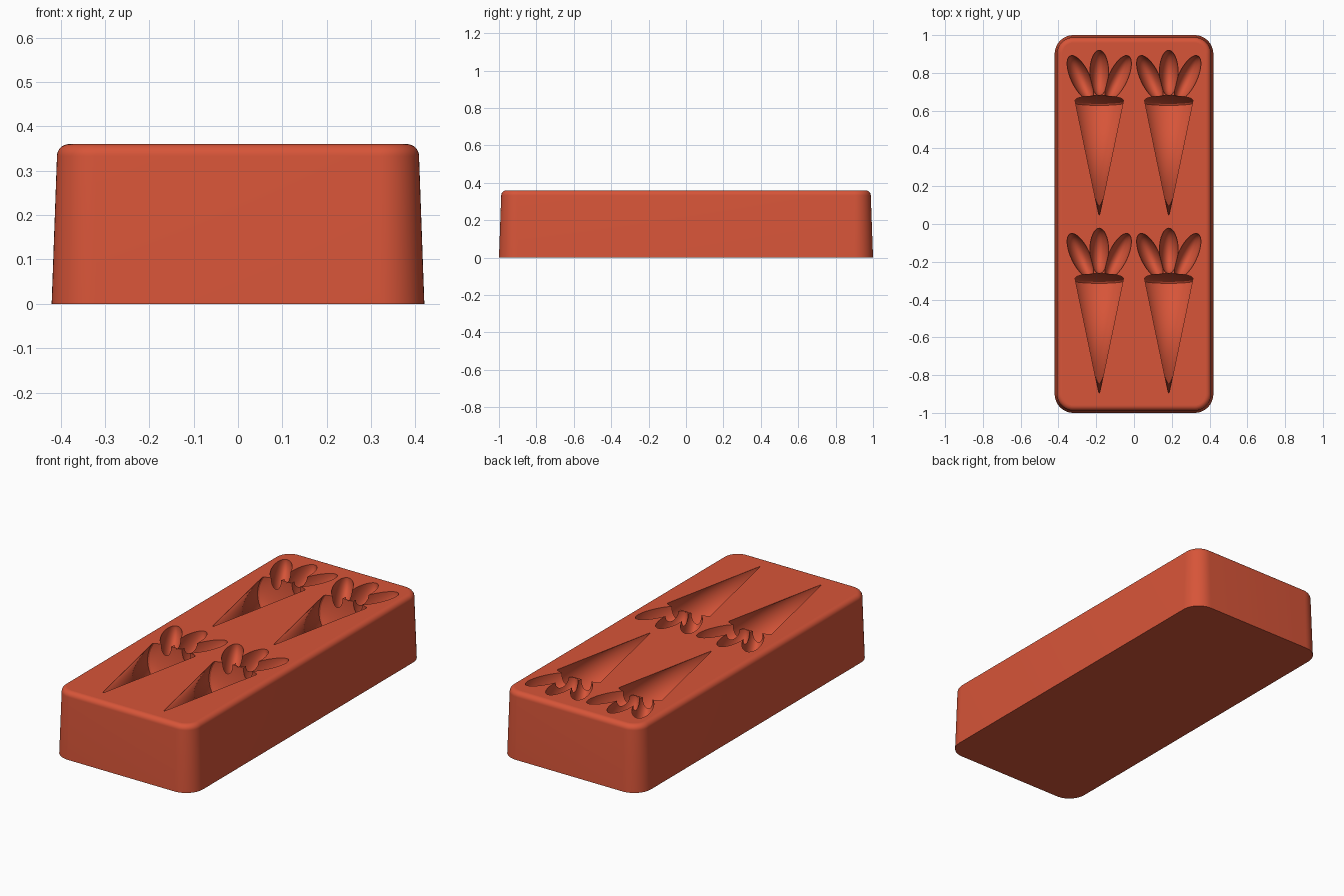
import bpy, bmesh
from math import sin, cos, pi, radians, atan2
from mathutils import Matrix, Vector

cube = bpy.data.objects.get("Cube")
if cube:
    bpy.data.objects.remove(cube, do_unlink=True)

TOP = 0.36          # height of the tray
EDGE = 0.027        # rounding of the top rim
DRAFT = 0.012       # inward lean of the walls

mat = bpy.data.materials.new("terracotta_red")
mat.use_nodes = True
colour = (0.68, 0.09, 0.04, 1)
mat.diffuse_color = colour
mat.node_tree.nodes["Principled BSDF"].inputs["Base Color"].default_value = colour


def make_object(name, bm):
    bmesh.ops.recalc_face_normals(bm, faces=bm.faces)
    mesh = bpy.data.meshes.new(name)
    bm.to_mesh(mesh)
    bm.free()
    mesh.materials.append(mat)
    obj = bpy.data.objects.new(name, mesh)
    bpy.context.collection.objects.link(obj)
    return obj


def rounded_loop(bm, inset, z, radius=0.1, steps=12):
    """Ring of vertices round a rectangle with rounded corners."""
    r = radius - inset
    ring = []
    for k, (sx, sy) in enumerate([(1, 1), (-1, 1), (-1, -1), (1, -1)]):
        for i in range(steps + 1):
            a = (k + i / steps) * pi / 2
            ring.append(bm.verts.new((sx * (0.42 - radius) + r * cos(a),
                                      sy * (1 - radius) + r * sin(a), z)))
    return ring


# Tray block: leaning walls with a rounded top rim
bm = bmesh.new()
profile = [(0, 0)]
for i in range(9):
    a = i / 8 * pi / 2
    profile.append((DRAFT + EDGE * (1 - cos(a)), TOP - EDGE * (1 - sin(a))))
rings = [rounded_loop(bm, inset, z) for inset, z in profile]
for low, high in zip(rings, rings[1:]):
    for i in range(len(low)):
        j = (i + 1) % len(low)
        bm.faces.new((low[i], low[j], high[j], high[i]))
bm.faces.new(rings[0])
bm.faces.new(rings[-1])
tray = make_object("mould_tray", bm)


def add_root(bm, x, y):
    """Cone with a domed end; its tip touches the surface and it dips towards the crown."""
    length, radius, drop, dome = 0.62, 0.15, 0.075, 0.03
    points = [(0, 0), (radius, length)]
    points += [(radius * cos(i * pi / 12), length + dome * sin(i * pi / 12)) for i in range(1, 6)]
    points.append((0, length + dome))
    verts = [bm.verts.new((r, t, 0)) for r, t in points]
    edges = [bm.edges.new(pair) for pair in zip(verts, verts[1:])]
    geom = bmesh.ops.spin(bm, geom=verts + edges, cent=(0, 0, 0), axis=(0, 1, 0),
                          angle=2 * pi, steps=64)
    new = set(verts)
    for v in verts:
        stack = [v]
        while stack:
            for e in stack.pop().link_edges:
                for w in e.verts:
                    if w not in new:
                        new.add(w)
                        stack.append(w)
    place = Matrix.Translation((x, y, TOP - 0.002)) @ Matrix.Rotation(-atan2(drop, length), 4, 'X')
    bmesh.ops.transform(bm, matrix=place, verts=list(new))
    bmesh.ops.remove_doubles(bm, verts=list(new), dist=0.0001)


def add_leaf(bm, x, y, angle, half_length):
    place = (Matrix.Translation((x, y, TOP - 0.003)) @ Matrix.Rotation(angle, 4, 'Z')
             @ Matrix.Diagonal((0.05, half_length, 0.1, 1)) @ Matrix.Rotation(pi / 2, 4, 'X'))
    bmesh.ops.create_uvsphere(bm, u_segments=36, v_segments=20, radius=1, matrix=place)


# Four carrot-shaped hollows: a root and three leaves each
for row_y in (0.03, -0.912):
    for x in (-0.184, 0.184):
        parts = []
        bm = bmesh.new()
        add_root(bm, x, row_y)
        parts.append(make_object("root_cutter", bm))
        for side, reach, half in ((0, 0.77, 0.12), (-1, 0.745, 0.127), (1, 0.745, 0.127)):
            bm = bmesh.new()
            add_leaf(bm, x + side * 0.1, row_y + reach, -side * radians(25), half)
            parts.append(make_object("leaf_cutter", bm))
        for cutter in parts:
            cutter.hide_render = True
            mod = tray.modifiers.new("hollow", 'BOOLEAN')
            mod.operation = 'DIFFERENCE'
            mod.solver = 'EXACT'
            mod.object = cutter
            bpy.context.view_layer.objects.active = tray
            bpy.ops.object.modifier_apply(modifier=mod.name)
            bpy.data.objects.remove(cutter, do_unlink=True)

# Smooth curves, crisp creases, flat top and base
bpy.ops.object.select_all(action='DESELECT')
tray.select_set(True)
bpy.context.view_layer.objects.active = tray
bpy.ops.object.shade_smooth_by_angle(angle=radians(30))
for face in tray.data.polygons:
    face.material_index = 0
    if abs(face.normal.z) > 0.999 and (face.center.z < 0.01 or face.center.z > TOP - 0.001):
        face.use_smooth = False
